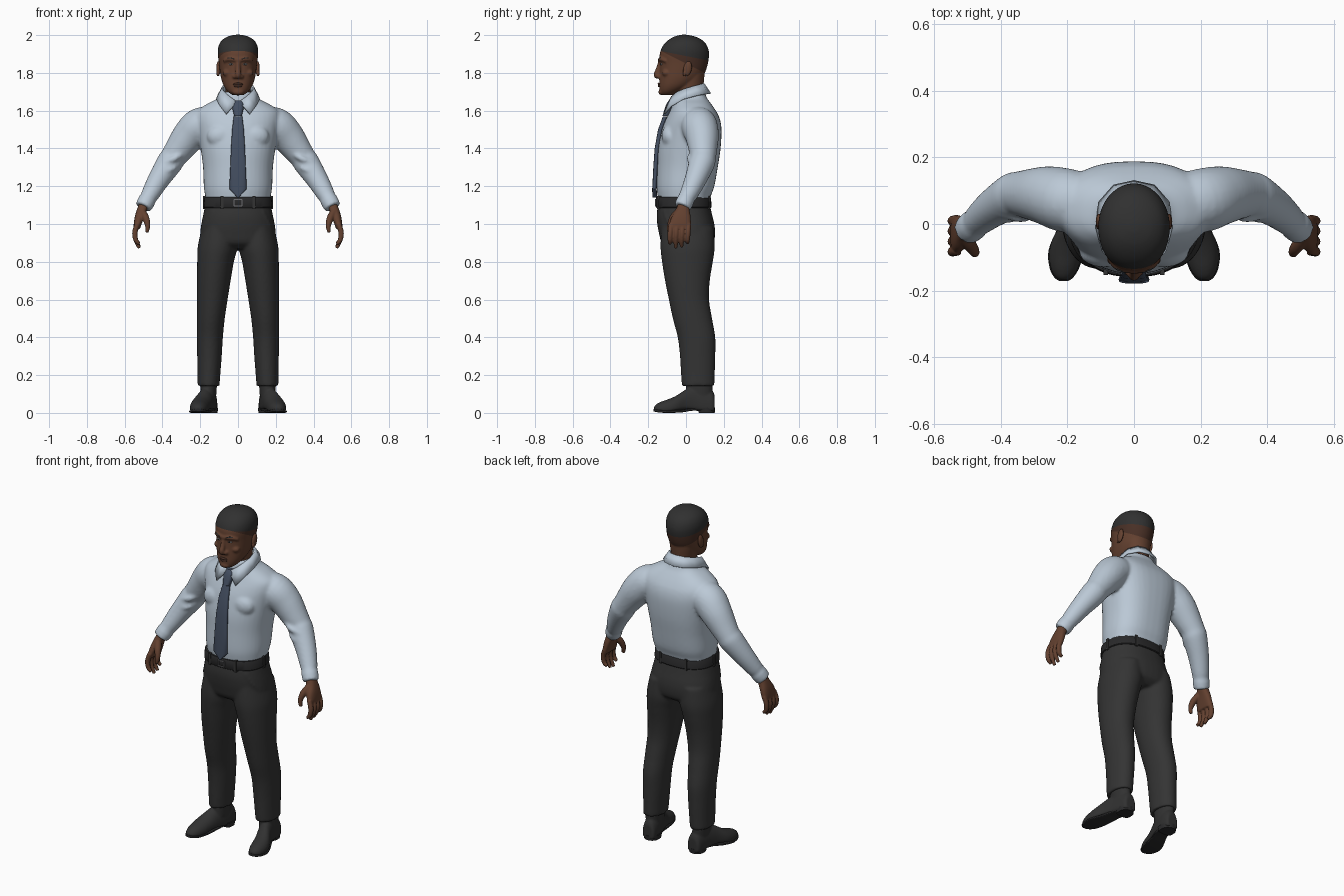
import bpy, bmesh, math
from mathutils import Vector, Matrix


def material(name, r, g, b):
    m = bpy.data.materials.new(name)
    m.diffuse_color = (r, g, b, 1)
    return m


SHIRT = material("pale_blue_cotton", .50, .585, .675)
TROUSER = material("charcoal_wool", .034, .034, .034)
SKIN = material("brown_skin", .125, .052, .029)
HAIR = material("black_hair", .030, .030, .030)
FADE = material("shaved_hair", .065, .029, .019)
TIE = material("slate_blue_silk", .058, .078, .12)
BELT = material("black_leather", .022, .022, .023)
SHOE = material("shoe_leather", .031, .031, .031)
METAL = material("grey_metal", .16, .16, .17)
EYE = material("eye_white", .30, .29, .29)


def smooth_rows(rows, k):
    """Catmull-Rom interpolation through rows of numbers."""
    out = []
    for i in range(len(rows) - 1):
        a, b, c, d = rows[max(i - 1, 0)], rows[i], rows[i + 1], rows[min(i + 2, len(rows) - 1)]
        for s in range(k):
            t = s / k
            out.append([.5 * (2 * q + (r - p) * t + (2 * p - 5 * q + 4 * r - w) * t * t
                              + (3 * q - p - 3 * r + w) * t ** 3) for p, q, r, w in zip(a, b, c, d)])
    return out + [list(rows[-1])]


def section(c, u, v, ru, front, back, nf=2, nb=2, n=40):
    """Rounded outline; the -v and +v halves have their own depth and squareness."""
    pts = []
    for i in range(n):
        a = 2 * math.pi * i / n
        co, si = math.cos(a), math.sin(a)
        e, d = (2 / nb, back) if si > 0 else (2 / nf, front)
        x = math.copysign(abs(co) ** e, co) * ru
        y = math.copysign(abs(si) ** e, si) * d
        pts.append(Vector(c) + Vector(u) * x + Vector(v) * y)
    return pts


def loft(bm, rings):
    vs = [[bm.verts.new(p) for p in r] for r in rings]
    n = len(vs[0])
    for a, b in zip(vs, vs[1:]):
        for i in range(n):
            bm.faces.new((a[i], a[(i + 1) % n], b[(i + 1) % n], b[i]))
    bm.faces.new(vs[0])
    bm.faces.new(vs[-1])


def zloft(bm, rows, k=5, nf=2, nb=2, s=1):
    """Rows: z, centre x, half width, front y, back y."""
    loft(bm, [section((s * cx, (f + b) / 2, z), (1, 0, 0), (0, 1, 0), w, (b - f) / 2, (b - f) / 2, nf, nb)
              for z, cx, w, f, b in smooth_rows(rows, k)])


def tube(bm, rows, k=5, s=1, n=24):
    """Rows: x, y, z, radius."""
    rows = smooth_rows([(s * r[0], *r[1:]) for r in rows], k)
    p = [Vector(r[:3]) for r in rows]
    rings = []
    for i, r in enumerate(rows):
        t = (p[min(i + 1, len(p) - 1)] - p[max(i - 1, 0)]).normalized()
        u = t.cross(Vector((0, 1, 0))).normalized()
        rings.append(section(p[i], u, t.cross(u), r[3], r[3], r[3], n=n))
    loft(bm, rings)


def ball(bm, c, r, tilt=0):
    bmesh.ops.create_uvsphere(bm, u_segments=20, v_segments=12, radius=1,
                              matrix=Matrix.LocRotScale(Vector(c), Matrix.Rotation(tilt, 3, 'X'), Vector(r)))


def box(bm, c, size):
    bmesh.ops.create_cube(bm, size=1, matrix=Matrix.LocRotScale(Vector(c), None, Vector(size)))


def finish(name, bm, mat, voxel=0, relax=4, angle=40):
    """Make the object; with a voxel size, fuse its parts into one soft skin."""
    bmesh.ops.recalc_face_normals(bm, faces=bm.faces)
    me = bpy.data.meshes.new(name)
    bm.to_mesh(me)
    bm.free()
    me.materials.append(mat)
    ob = bpy.data.objects.new(name, me)
    bpy.context.collection.objects.link(ob)
    if voxel:
        m = ob.modifiers.new("fuse", 'REMESH')
        m.mode, m.voxel_size = 'VOXEL', voxel
        m = ob.modifiers.new("relax", 'SMOOTH')
        m.factor, m.iterations = .5, relax
        dg = bpy.context.evaluated_depsgraph_get()
        baked = bpy.data.meshes.new_from_object(ob.evaluated_get(dg))
        ob.modifiers.clear()
        ob.data = me = baked
        if not me.materials:
            me.materials.append(mat)
    me.shade_smooth()
    if not voxel:
        me.set_sharp_from_angle(angle=math.radians(angle))
    return ob


# Shirt: torso and sleeves
bm = bmesh.new()
zloft(bm, [(1.11, 0, .168, -.143, .122), (1.15, 0, .174, -.150, .132), (1.2, 0, .181, -.155, .15),
           (1.3, 0, .185, -.152, .168), (1.4, 0, .198, -.147, .183), (1.5, 0, .215, -.127, .188),
           (1.56, 0, .225, -.104, .178), (1.6, 0, .215, -.084, .158), (1.635, 0, .165, -.07, .134),
           (1.665, 0, .108, -.066, .112), (1.70, 0, .083, -.06, .098)], nf=2.1, nb=2.6)
for s in (1, -1):
    tube(bm, [(.12, .06, 1.535, .085), (.20, .07, 1.52, .096), (.26, .085, 1.465, .089), (.32, .09, 1.385, .074),
              (.345, .09, 1.35, .068), (.365, .083, 1.32, .069), (.42, .05, 1.235, .058), (.46, .018, 1.165, .049),
              (.476, .002, 1.137, .044), (.484, -.004, 1.122, .047), (.502, -.02, 1.088, .044)], s=s)
    # Soft folds inside the elbow
    tube(bm, [(s * .30, .03, 1.37, .012), (s * .34, .02, 1.345, .016), (s * .40, .028, 1.325, .010)])
    tube(bm, [(s * .33, .03, 1.30, .010), (s * .37, .018, 1.285, .015), (s * .42, .015, 1.27, .010)])
    # Chest
    ball(bm, (s * .09, -.085, 1.465), (.075, .045, .06))
finish("shirt", bm, SHIRT, .009, 4)

# Collar: folded band with two front points
top = [(.008, -.086, 1.648), (.045, -.074, 1.675), (.07, -.045, 1.698), (.083, -.005, 1.715),
       (.078, .045, 1.73), (.045, .083, 1.74), (0, .094, 1.742)]
low = [(.013, -.096, 1.637), (.063, -.114, 1.582), (.095, -.078, 1.625), (.112, -.01, 1.662),
       (.104, .065, 1.682), (.06, .115, 1.69), (0, .128, 1.69)]
bm = bmesh.new()
for s in (1, -1):
    a, b = [[bm.verts.new((s * x, y, z)) for x, y, z in row] for row in (top, low)]
    for i in range(len(a) - 1):
        bm.faces.new((a[i], a[i + 1], b[i + 1], b[i]) if s > 0 else (a[i + 1], a[i], b[i], b[i + 1]))
bmesh.ops.remove_doubles(bm, verts=bm.verts, dist=.001)
collar = finish("collar", bm, SHIRT)
m = collar.modifiers.new("cloth_thickness", 'SOLIDIFY')
m.thickness, m.offset = .009, 0

# Tie: knot and blade
bm = bmesh.new()
zloft(bm, [(z, 0, w, y, y + .024) for z, y, w in
           [(1.14, -.178, .003), (1.185, -.179, .046), (1.3, -.173, .041), (1.4, -.166, .037),
            (1.5, -.148, .031), (1.57, -.122, .023)]], k=1, nf=3, nb=3)
zloft(bm, [(1.572, 0, .02, -.125, -.08), (1.60, 0, .027, -.116, -.07), (1.635, 0, .033, -.104, -.06),
           (1.655, 0, .022, -.09, -.05)], k=2, nf=2.6)
finish("tie", bm, TIE)

# Trousers: hips and legs
bm = bmesh.new()
zloft(bm, [(1.12, 0, .17, -.146, .122), (1.05, 0, .184, -.155, .138), (1.0, 0, .194, -.152, .15),
           (.95, 0, .20, -.143, .154), (.90, 0, .198, -.128, .145), (.87, 0, .185, -.09, .11)], nf=2.3, nb=2.4)
for s in (1, -1):
    zloft(bm, [(.98, .1, .092, -.13, .145), (.88, .108, .105, -.135, .152), (.8, .119, .097, -.127, .142),
               (.7, .128, .089, -.111, .126), (.6, .136, .081, -.091, .122), (.5, .144, .074, -.07, .138),
               (.4, .149, .069, -.044, .155), (.3, .151, .065, -.032, .155), (.2, .154, .06, -.026, .152),
               (.143, .156, .058, -.022, .15)], s=s, nf=2, nb=2.1)
    # Slanted pocket edge
    tube(bm, [(s * .13, -.118, 1.07, .006), (s * .165, -.09, 1.0, .007), (s * .187, -.05, .95, .005)])
finish("trousers", bm, TROUSER, .009, 3)

# Belt, loops and buckle
bm = bmesh.new()
zloft(bm, [(1.086, 0, .179, -.157, .133), (1.09, 0, .182, -.160, .136),
           (1.138, 0, .178, -.159, .132), (1.142, 0, .175, -.156, .129)], k=1, nf=2.3, nb=2.4)
finish("belt", bm, BELT)
bm = bmesh.new()
for s in (1, -1):
    box(bm, (s * .085, -.140, 1.113), (.014, .025, .068))
    box(bm, (s * .085, .115, 1.113), (.014, .025, .068))
    box(bm, (s * .178, -.01, 1.113), (.014, .014, .068))
finish("belt_loops", bm, TROUSER)
bm = bmesh.new()
for s in (1, -1):
    box(bm, (s * .02, -.161, 1.113), (.005, .008, .036))
    box(bm, (0, -.161, 1.113 + s * .017), (.042, .008, .005))
finish("buckle", bm, METAL)

# Head: skull, neck, nose, brow and chin
bm = bmesh.new()
zloft(bm, [(1.60, 0, .066, -.045, .085), (1.70, 0, .066, -.058, .09), (1.78, 0, .074, -.04, .097),
           (1.84, 0, .08, -.03, .10)])
zloft(bm, [(1.682, 0, .028, -.128, -.07), (1.70, 0, .053, -.139, -.03), (1.73, 0, .075, -.142, .03),
           (1.77, 0, .089, -.141, .08), (1.81, 0, .096, -.139, .104), (1.85, 0, .101, -.138, .116),
           (1.89, 0, .106, -.14, .122), (1.92, 0, .107, -.134, .12), (1.95, 0, .10, -.118, .108),
           (1.975, 0, .083, -.092, .084), (1.993, 0, .053, -.06, .046), (2.002, 0, .015, -.025, .005)], nf=2.2)
tube(bm, [(0, -.134, 1.865, .012), (0, -.145, 1.825, .013), (0, -.155, 1.79, .016), (0, -.15, 1.772, .01)])
for s in (1, -1):
    ball(bm, (s * .017, -.142, 1.78), (.013, .015, .011))
    tube(bm, [(s * .075, -.105, 1.862, .008), (s * .045, -.131, 1.873, .011), (0, -.139, 1.868, .011)])
    ball(bm, (s * .055, -.105, 1.80), (.027, .022, .02))
ball(bm, (0, -.13, 1.698), (.03, .016, .016))
head = finish("head", bm, SKIN, .006, 2)
# Hairline and shaved band below it, as clean cuts
head.data.materials.append(HAIR)
head.data.materials.append(FADE)
bm = bmesh.new()
bm.from_mesh(head.data)
FRONT = Vector((0, -.13, 1.915))
slopes = (.20, .50)
for k in slopes:
    bmesh.ops.bisect_plane(bm, geom=bm.verts[:] + bm.edges[:] + bm.faces[:], plane_co=FRONT,
                           plane_no=Vector((0, k, 1)).normalized())
for f in bm.faces:
    c = f.calc_center_median() - FRONT
    f.material_index = 1 if c.z > -slopes[0] * c.y else 2 if c.z > -slopes[1] * c.y else 0
bm.to_mesh(head.data)
bm.free()
head.data.shade_smooth()

# Ears, eyes, eyebrows and lips
ears, eyes, pupils, brows, lips = [bmesh.new() for _ in range(5)]
for s in (1, -1):
    ball(ears, (s * .104, .008, 1.822), (.011, .022, .040), -.2)
    ball(ears, (s * .106, -.006, 1.80), (.008, .010, .018), -.2)
    ball(eyes, (s * .036, -.128, 1.846), (.014, .008, .006))
    ball(pupils, (s * .036, -.1325, 1.846), (.005, .005, .005))
    tube(brows, [(s * .066, -.119, 1.872, .003), (s * .045, -.136, 1.878, .005), (s * .018, -.144, 1.872, .004)], n=10)
for z, y in ((1.741, -.142), (1.731, -.141)):
    tube(lips, [(-.03, y + .012, 1.736, .002), (-.012, y, z, .006), (.012, y, z, .006), (.03, y + .012, 1.736, .002)], n=12)
for name, b, mat in (("ears", ears, SKIN), ("eyes", eyes, EYE), ("pupils", pupils, HAIR),
                     ("eyebrows", brows, HAIR), ("lips", lips, FADE)):
    finish(name, b, mat)

for s, side in ((1, "left"), (-1, "right")):
    # Hand: palm, four curled fingers and thumb
    bm = bmesh.new()
    zloft(bm, [(1.12, .492, .026, -.038, .018), (1.08, .507, .027, -.052, .018), (1.04, .521, .025, -.075, .024),
               (1.0, .531, .021, -.088, .026), (.975, .535, .016, -.088, .024)], s=s, nf=2.6, nb=2.6)
    for i, tip in enumerate((.895, .872, .878, .90)):
        y = -.079 + .031 * i
        tube(bm, [(.533, y, 1.0, .014), (.546, y - .004, .955, .0145), (.541, y - .006, .915, .0125),
                  (.522, y - .006, tip, .009)], s=s, n=14)
    tube(bm, [(.508, -.04, 1.065, .02), (.488, -.07, 1.03, .019), (.478, -.086, .99, .014),
              (.483, -.09, .955, .009)], s=s, n=14)
    finish(side + "_hand", bm, SKIN, .0045, 2)

    # Shoe: upper lofted from heel to turned-out toe, plus ankle; rows: y, x, half width, bottom, top
    bm = bmesh.new()
    rows = [(.152, .150, .030, .012, .09), (.14, .151, .040, .006, .118), (.10, .154, .044, .006, .14),
            (.05, .162, .044, .012, .145), (.0, .177, .045, .018, .125), (-.05, .197, .050, .012, .092),
            (-.09, .205, .050, .006, .074), (-.13, .209, .042, .006, .060), (-.157, .211, .028, .010, .046),
            (-.169, .211, .012, .014, .032)]
    loft(bm, [section((s * x, y, b + .3 * (t - b)), (1, 0, 0), (0, 0, 1), w, .3 * (t - b), .7 * (t - b), 4, 2)
              for y, x, w, b, t in smooth_rows(rows, 4)])
    zloft(bm, [(.08, .156, .04, .0, .14), (.17, .156, .046, .0, .14)], s=s, k=2)
    finish(side + "_shoe", bm, SHOE, .006, 2)

    # Sole and heel
    bm = bmesh.new()
    zloft(bm, [(0, .151, .043, .068, .152), (.028, .151, .045, .06, .154)], s=s, k=1, nf=4)
    loft(bm, [section((s * x, y, z), (1, 0, 0), (0, 0, 1), w, .007, .007, 5, 5)
              for y, x, w, z in smooth_rows([(.08, .154, .038, .02), (.03, .168, .040, .018), (-.02, .187, .046, .010),
                                             (-.08, .204, .053, .007), (-.13, .209, .045, .008),
                                             (-.16, .211, .029, .012), (-.172, .211, .012, .015)], 4)])
    finish(side + "_sole", bm, BELT)
